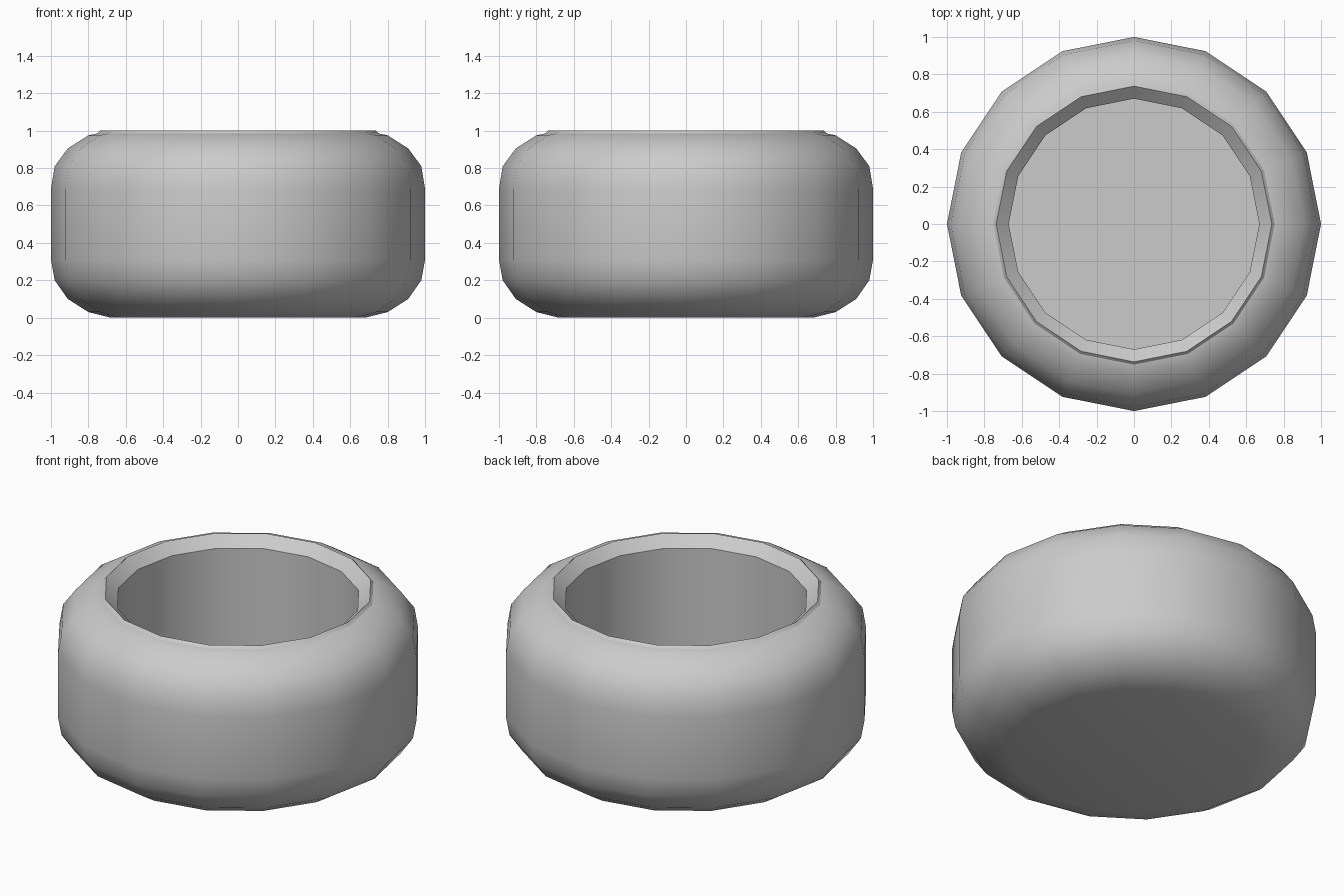
import bpy, bmesh
from math import cos, sin, tau, radians

if "Cube" in bpy.data.objects:
    bpy.data.objects.remove(bpy.data.objects["Cube"])

SIDES = 16

# Half section (radius, height): base, rounded belly, thin lip, bevelled mouth, inner wall
PROFILE = [(0.68, 0.0), (0.80, 0.03), (0.91, 0.10), (0.98, 0.20), (1.0, 0.31),
           (1.0, 0.69), (0.98, 0.81), (0.91, 0.905), (0.80, 0.975), (0.752, 0.985),
           (0.737, 1.0), (0.67, 0.94), (0.67, 0.08)]


def lathe(name, profile):
    bm = bmesh.new()
    rings = [[bm.verts.new((r * cos(tau * i / SIDES), r * sin(tau * i / SIDES), z))
              for i in range(SIDES)] for r, z in profile]
    for a, b in zip(rings, rings[1:]):
        for i in range(SIDES):
            j = (i + 1) % SIDES
            bm.faces.new((a[i], a[j], b[j], b[i]))
    # Underside and inner floor
    bm.faces.new(rings[0][::-1])
    bm.faces.new(rings[-1])
    bmesh.ops.recalc_face_normals(bm, faces=bm.faces)
    mesh = bpy.data.meshes.new(name)
    bm.to_mesh(mesh)
    bm.free()
    ob = bpy.data.objects.new(name, mesh)
    bpy.context.collection.objects.link(ob)
    bpy.context.view_layer.objects.active = ob
    ob.select_set(True)
    bpy.ops.object.shade_smooth_by_angle(angle=radians(30))
    return ob


# Hollow round pot
lathe("pot", PROFILE)
